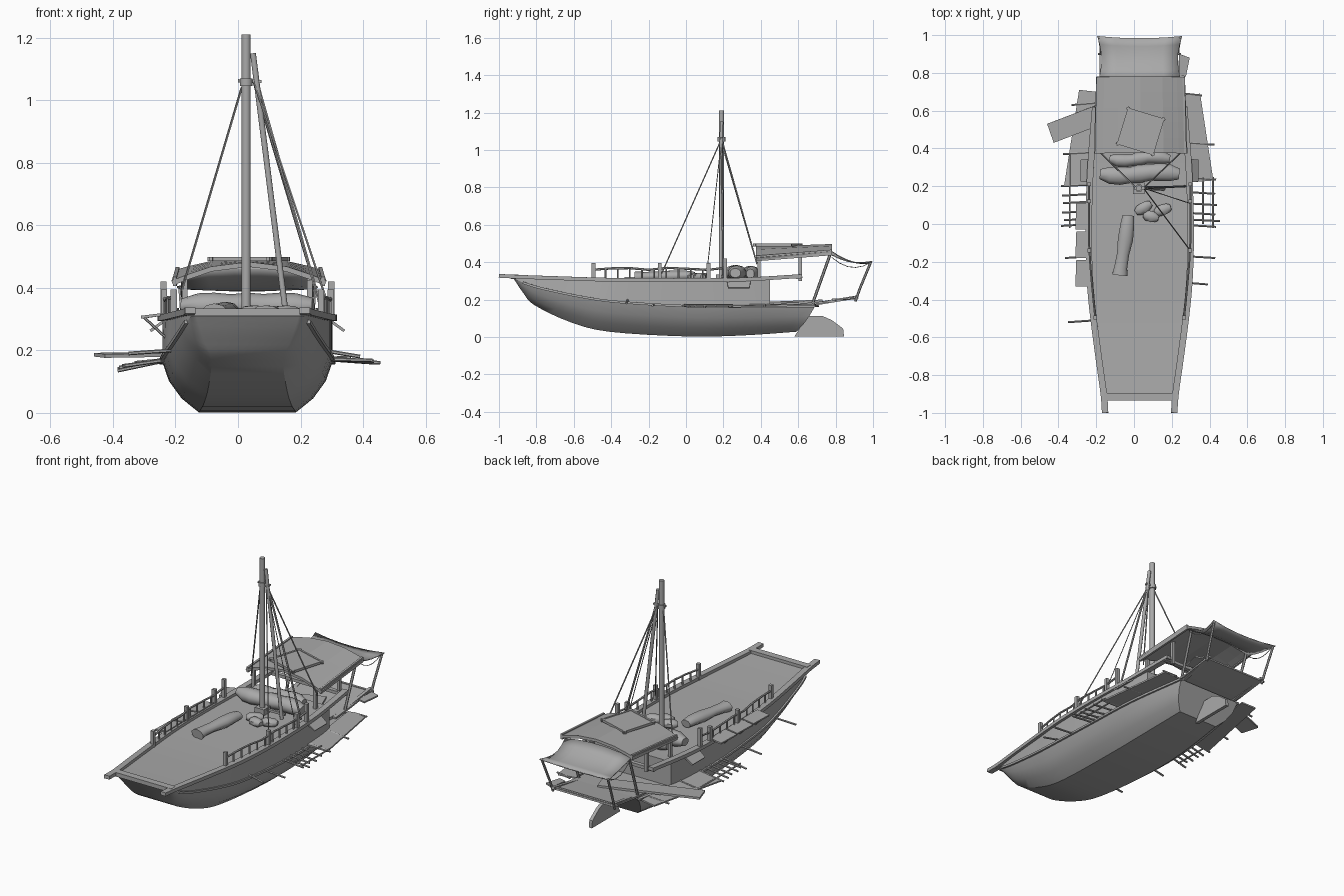
import bpy, bmesh, math
from mathutils import Vector

old = bpy.data.objects.get("Cube")
if old:
    bpy.data.objects.remove(old, do_unlink=True)

CX = 0.03  # centreline of the hull
mat = bpy.data.materials.new("weathered_grey")
mat.use_nodes = True
mat.diffuse_color = (0.4, 0.4, 0.4, 1)
mat.node_tree.nodes["Principled BSDF"].inputs["Base Color"].default_value = (0.4, 0.4, 0.4, 1)


def make(name, verts, faces, smooth=0, thick=0):
    me = bpy.data.meshes.new(name)
    me.from_pydata([tuple(v) for v in verts], [], faces)
    bm = bmesh.new()
    bm.from_mesh(me)
    bmesh.ops.recalc_face_normals(bm, faces=bm.faces)
    bm.to_mesh(me)
    bm.free()
    me.materials.append(mat)
    ob = bpy.data.objects.new(name, me)
    bpy.context.collection.objects.link(ob)
    if thick:
        sol = ob.modifiers.new("thickness", 'SOLIDIFY')
        sol.thickness = thick
        sol.offset = 0
    if smooth:
        bpy.ops.object.select_all(action='DESELECT')
        ob.select_set(True)
        bpy.context.view_layer.objects.active = ob
        bpy.ops.object.shade_smooth_by_angle(angle=math.radians(smooth))
    return ob


def loft(name, rows, closed=False, caps=False, **kw):
    n = len(rows[0])
    verts = [p for r in rows for p in r]
    faces = []
    for i in range(len(rows) - 1):
        for j in range(n if closed else n - 1):
            k = (j + 1) % n
            faces.append((i * n + j, i * n + k, (i + 1) * n + k, (i + 1) * n + j))
    if caps:
        faces.append(tuple(range(n)))
        faces.append(tuple(range(len(verts) - n, len(verts))))
    return make(name, verts, faces, **kw)


def sweep(name, path, w, h=None, sides=8, scales=None):
    """Tube or (with four sides) squared beam along a path."""
    h = h or w
    path = [Vector(p) for p in path]
    k = math.sqrt(0.5) if sides == 4 else 0.5
    rows = []
    for i, p in enumerate(path):
        t = (path[min(i + 1, len(path) - 1)] - path[max(i - 1, 0)]).normalized()
        up = Vector((0, 1, 0)) if abs(t.z) > 0.8 else Vector((0, 0, 1))
        side = t.cross(up).normalized()
        up = side.cross(t)
        s = scales[i] if scales else 1
        angles = [2 * math.pi * (j + 0.5) / sides for j in range(sides)]
        rows.append([p + side * (math.cos(a) * w * k * s) + up * (math.sin(a) * h * k * s)
                     for a in angles])
    return loft(name, rows, closed=True, caps=True, smooth=0 if sides == 4 else 50)


def plate(name, corners, thick=0.009):
    return make(name, corners, [tuple(range(len(corners)))], thick=thick)


def spline(pts, steps=4):
    pts = [Vector(p) for p in pts]
    out = []
    for i in range(len(pts) - 1):
        a, b, c, d = pts[max(i - 1, 0)], pts[i], pts[i + 1], pts[min(i + 2, len(pts) - 1)]
        for s in range(steps):
            t = s / steps
            out.append(0.5 * (2 * b + (c - a) * t + (2 * a - 5 * b + 4 * c - d) * t * t
                              + (3 * b - a - 3 * c + d) * t ** 3))
    return out + [pts[-1]]


# Hull lines as (half width, y, z)
chine = spline([(.165, -.92, .31), (.14, -.87, .235), (.115, -.81, .17), (.125, -.62, .08),
                (.14, -.41, .028), (.155, 0, .003), (.15, .3, .008), (.13, .59, .028)])
wale_pts = [(.178, -.92, .312), (.198, -.85, .283), (.215, -.75, .255), (.243, -.55, .213),
            (.262, -.36, .187), (.272, 0, .165), (.262, .33, .16), (.205, .69, .165)]
wale = spline(wale_pts)
wall_foot = spline(wale_pts[:-1] + [(.248, .45, .16)])
sheer = spline([(.18, -.92, .318), (.2, -.83, .313), (.217, -.72, .308), (.243, -.5, .3),
                (.262, -.33, .298), (.272, 0, .298), (.262, .3, .3), (.248, .45, .306)])


def sided(p, s):
    return Vector((CX + s * p[0], p[1], p[2]))


# Lower hull with hard chines, flat bottom and raked transom
rows = []
for c, w in zip(chine, wale):
    bulge = min(1, (w - c).length * 6)
    m1 = c.lerp(w, .35) + Vector((.014, 0, -.012)) * bulge
    m2 = c.lerp(w, .7) + Vector((.014, 0, -.012)) * bulge
    half = [w, m2, m1, c]
    rows.append([sided(p, -1) for p in half] + [sided(p, 1) for p in reversed(half)])
loft("lower_hull", rows, closed=True, caps=True, smooth=32)

# Upper sides and deck
rows = [[sided(f, -1), sided(t, -1), sided(t, 1), sided(f, 1)] for f, t in zip(wall_foot, sheer)]
loft("upper_hull_and_deck", rows, closed=True, caps=True, smooth=30)

rail_path = spline([(.183, -1, .327), (.19, -.9, .322), (.218, -.7, .315), (.25, -.45, .307),
                    (.266, -.25, .305), (.27, 0, .304), (.26, .3, .307), (.235, .62, .326)])
for s in (-1, 1):
    side = "right" if s < 0 else "left"
    sweep(side + "_gunwale", [sided(p, s) for p in rail_path], .034, .02, 4)
    sweep(side + "_wale_strip", [sided(p, s) for p in wale[3:]], .018, .012, 4)

    # Deck railing with stout and thin posts
    def rail_x(y):
        return CX + s * (.268 - .11 * max(0, -y - .1) ** 1.3)
    for y in (-.495, -.14, .12, .21):
        top = .42 if y > .2 else .395
        sweep(side + "_stout_post", [(rail_x(y), y, .3), (rail_x(y), y, top)], .02, .02, 4)
    for i in range(9):
        y = -.43 + i * .065
        sweep(side + "_thin_post", [(rail_x(y), y, .3), (rail_x(y), y, .365)], .009, sides=6)
    sweep(side + "_hand_rail", [(rail_x(y), y, .365 + .006 * math.sin(y * 40))
                                for y in (-.5, -.4, -.3, -.2, -.1, 0, .12, .21)], .012, sides=6)

    # Roof posts and rear poles
    for y, top in ((.39, .425), (.61, .45)):
        sweep(side + "_roof_post", [(CX + s * .2, y, .3), (CX + s * .2, y, top)], .018, .018, 4)
    sweep(side + "_stern_pole", [(CX + s * .19, .67, .16), (CX + s * .2, .77, .44)], .016, sides=6)
    sweep(side + "_awning_pole", [(CX + s * .2, .905, .19), (CX + s * .205, .93, .26),
                                  (CX + s * .215, .99, .405)], .014, sides=6)
    sag = [(CX + s * .21, .78 + .21 * t, .425 - .025 * t - .16 * t * (1 - t))
           for t in (0, .2, .4, .6, .8, 1)]
    sweep(side + "_sagging_rope", sag, .004, sides=5)
    sweep(side + "_platform_beam", [(CX + s * .16, .5, .165), (CX + s * .18, .7, .178),
                                    (CX + s * .19, .92, .215)], .018, .016, 4)
    # Small side flap beside the mast
    plate(side + "_side_flap", [(CX + s * .265, .22, .295), (CX + s * .265, .345, .295),
                                (CX + s * .31, .34, .262), (CX + s * .31, .225, .262)])

sweep("bow_crossbeam", [(CX - .19, -.915, .322), (CX + .19, -.915, .322)], .04, .024, 4)
sweep("stern_crossbeam", [(CX - .25, .6, .318), (CX + .25, .6, .318)], .024, .018, 4)

# Stern platform and rudder
loft("stern_platform", [[(CX - w, y, z), (CX + w, y, z)] for w, y, z in
                        ((.2, .58, .172), (.2, .72, .184), (.2, .91, .208))], thick=.01)
sweep("platform_end_bar", [(CX - .22, .9, .212), (CX + .22, .9, .212)], .014, sides=6)
plate("platform_offcut", [(.23, .79, .2), (.275, .78, .2), (.295, .88, .206), (.24, .9, .206)])
plate("rudder", [(CX, .58, .003), (CX, .845, .003), (CX, .84, .045), (CX, .78, .09),
                 (CX, .73, .112), (CX, .65, .112)], .02)

# Arched cabin roof
arch = ((-.245, 0), (-.2, .3), (-.12, .75), (0, 1), (.12, .75), (.2, .3), (.245, 0))
rows = []
for i in range(6):
    t = i / 5
    edge, peak = .415 + .035 * t, .475 + .014 * t
    rows.append([(CX + .005 + x * (1 - .05 * t), .375 + .405 * t, edge + (peak - edge) * k)
                 for x, k in arch])
loft("cabin_roof", rows, thick=.016)
for s in (-1, 1):
    sweep("roof_side_board", [(CX + .005 + s * .237, .375, .42), (CX + .005 + s * .228, .78, .452)],
          .012, .03, 4)

# Hatch frame lying on the roof
corners = []
for i in range(4):
    a = math.radians(28 + 90 * i)
    corners.append(Vector((.035 + .135 * math.cos(a), .49 + .135 * math.sin(a), .492)))
plate("roof_hatch", corners, .008)
for i in range(4):
    a, b = corners[i], corners[(i + 1) % 4]
    d = (b - a) * .06
    sweep("hatch_frame", [a - d, b + d], .011, .014, 4)

# Cloth awning over the stern
rows = []
for i in range(6):
    t = i / 5
    half = .215 - .018 * math.sin(math.pi * t) + .01 * t
    rows.append([(CX + half * u, .77 + .225 * t - .012 * t * (1 - u * u),
                  .443 - .04 * t - .022 * math.sin(math.pi * t) + .02 * (1 - u * u) * (1 - 1.6 * t))
                 for u in (-1, -.6, -.2, .2, .6, 1)])
loft("stern_awning", rows, smooth=60, thick=.006)

# Mast, leaning spar and rigging
sweep("mast", [(.026, .19, .3), (.026, .19, 1.21)], .03, sides=12)
sweep("leaning_spar", [(.155, .185, .3), (.048, .19, 1.15)], .02, sides=8)
sweep("second_spar", [(.27, .2, .32), (.06, .19, 1.06)], .011, sides=6)
sweep("mast_crosspiece", [(.0, .19, 1.062), (.075, .19, 1.06)], .014, .01, 4)
sweep("mast_band", [(.026, .19, 1.045), (.026, .19, 1.07)], .042, sides=10)
sweep("mast_foot", [(.026, .19, .3), (.026, .19, .335)], .06, .06, 4)
sweep("mast_brace", [(.03, .195, .325), (.17, .195, .325)], .014, .014, 4)
for start, end, r in (((.05, .19, 1.06), (.29, -.13, .34), .007),
                      ((.05, .19, 1.06), (.295, .11, .33), .005),
                      ((.05, .19, 1.06), (.25, .38, .39), .008),
                      ((.012, .19, 1.04), (-.18, .38, .39), .008)):
    sweep("rigging_rope", [start, end], r, sides=5)

# Cloth bundles and sacks on deck
lumps = [.55, .95, 1, .88, 1, .9, 1, .95, .6]
for y, half, w, z in ((.265, .21, .1, .342), (.345, .16, .075, .338)):
    sweep("rolled_cloth", [(CX + half * (i - 4) / 4, y - .01 * math.sin(i * .8), z)
                           for i in range(9)], w, .085, 10, lumps)
sweep("deck_roll", [(-.03, .045, .325), (-.035, 0, .328), (-.045, -.08, .325), (-.058, -.16, .325),
                    (-.07, -.23, .323), (-.075, -.27, .32)], .085, .06, 10,
      [.75, .9, 1, .8, .85, 1])
for a, b in (((.01, .06), (.09, .11)), ((.05, .05), (.13, .03)), ((.11, .06), (.195, .09))):
    path = [Vector((*a, .318)).lerp(Vector((*b, .322)), t) for t in (0, .2, .5, .8, 1)]
    sweep("small_sack", path, .062, .05, 8, [.5, .95, 1, .9, .5])

# Side platforms and loose planks
plate("right_side_platform", [(-.2, .7, .172), (-.29, .71, .165), (-.37, .2, .14), (-.23, .2, .165)])
plate("left_side_platform", [(.24, .68, .175), (.35, .69, .172), (.42, .23, .162), (.29, .22, .17)])
plate("long_plank", [(-.46, .53, .186), (-.425, .43, .182), (.1, .63, .19), (.065, .73, .194)], .012)
for y0, y1 in ((-.33, -.19), (-.18, -.04), (-.03, .11)):
    plate("side_shelf", [(-.232, y0, .316), (-.232, y1, .316), (-.305, y1, .306), (-.31, y0, .306)])
    sweep("shelf_brace", [(-.23, y0 + .02, .24), (-.3, y0 + .02, .305)], .009, sides=6)

# Outrigger sticks as (y, outer x, outer z)
for y, x, z in ((.63, -.33, .16), (.37, -.375, .145), (.2, -.385, .14), (.15, -.38, .14),
                (.11, -.375, .145), (.06, -.38, .145), (.02, -.37, .15), (-.01, -.385, .135),
                (-.18, -.365, .15), (-.52, -.35, .19), (.68, .36, .178), (.42, .425, .165),
                (.235, .435, .162), (.16, .43, .165), (.1, .44, .16), (.05, .43, .165),
                (.015, .455, .16), (-.015, .435, .165), (-.18, .43, .168), (-.32, .39, .18)):
    inner = CX + math.copysign(.24, x)
    root = .2 if y < -.3 else .172
    sweep("outrigger_stick", [(inner, y + .01, root), (x, y, z)], .012, sides=6)
for x, z, y0, y1 in ((-.34, .15, -.02, .37), (.365, .172, .0, .25), (.418, .168, -.02, .25)):
    sweep("outrigger_runner", [(x, y0, z), (x, y1, z)], .01, sides=6)
